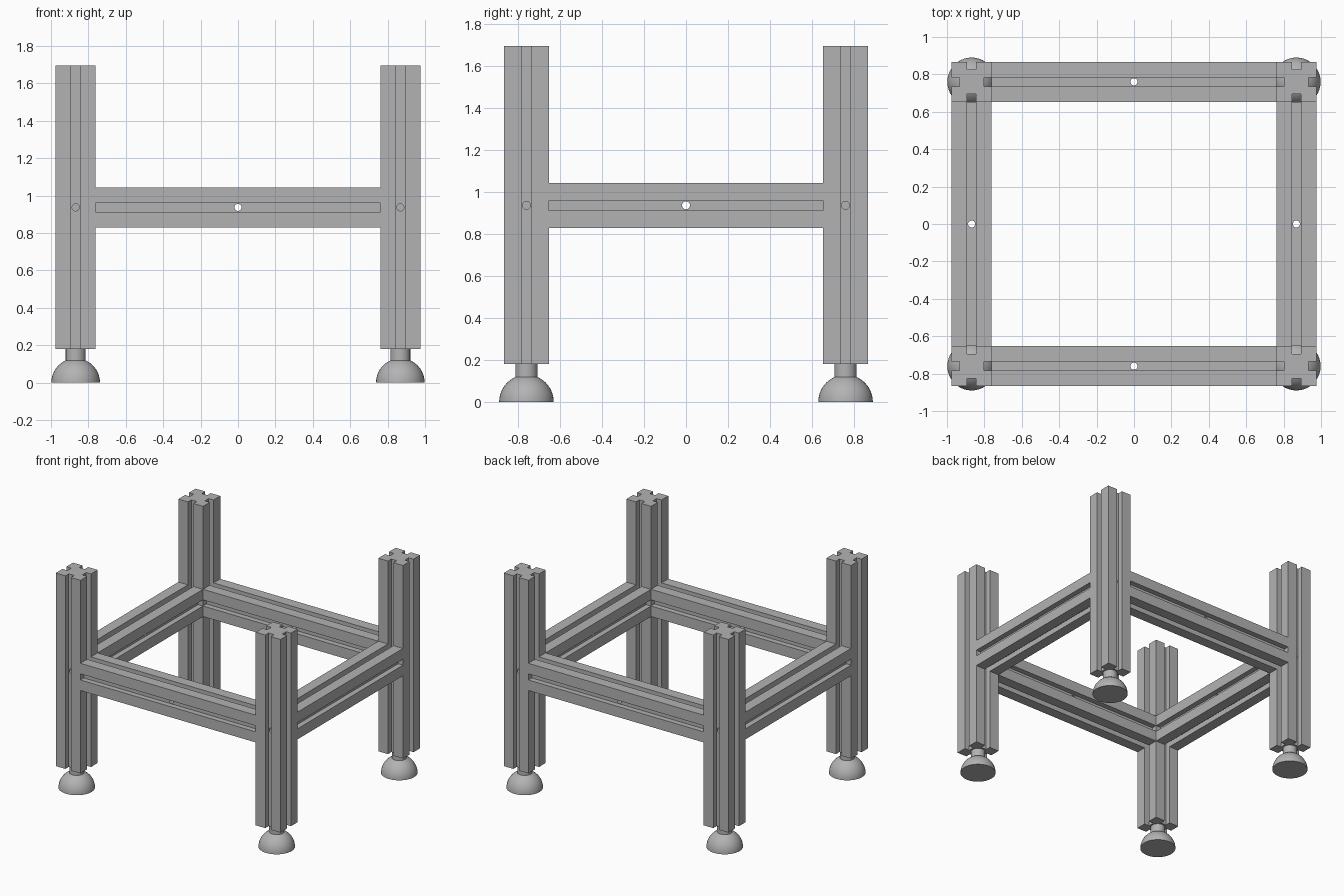
import bpy, bmesh, math
from mathutils import Matrix, Vector

old = bpy.data.objects.get("Cube")
if old:
    bpy.data.objects.remove(old, do_unlink=True)

HALF, SLOT, DEPTH = 0.107, 0.024, 0.042   # slotted bar cross-section
PX, PY = 0.868, 0.76                      # post centres
POST_LOW, POST_TOP, BEAM_Z = 0.18, 1.695, 0.937
HOLE = 0.019

metal = bpy.data.materials.new("aluminium_grey")
metal.use_nodes = True
grey = (0.45, 0.45, 0.45, 1)
metal.diffuse_color = grey
metal.node_tree.nodes["Principled BSDF"].inputs["Base Color"].default_value = grey

AXES = {
    "X": Matrix.Rotation(math.pi / 2, 4, "Y"),
    "Y": Matrix.Rotation(-math.pi / 2, 4, "X"),
    "Z": Matrix.Identity(4),
}


def make_object(name, bm):
    bmesh.ops.recalc_face_normals(bm, faces=bm.faces)
    mesh = bpy.data.meshes.new(name)
    bm.to_mesh(mesh)
    bm.free()
    mesh.materials.append(metal)
    obj = bpy.data.objects.new(name, mesh)
    bpy.context.collection.objects.link(obj)
    return obj


def drill(obj, centre, axes):
    """Bore a round hole through the bar along each axis."""
    for axis in axes:
        bm = bmesh.new()
        bmesh.ops.create_cone(bm, cap_ends=True, segments=24, radius1=HOLE,
                              radius2=HOLE, depth=4 * HALF,
                              matrix=Matrix.Translation(centre) @ AXES[axis])
        cutter = make_object("hole_cutter", bm)
        cutter.hide_render = True
        mod = obj.modifiers.new("hole", "BOOLEAN")
        mod.operation, mod.solver, mod.object = "DIFFERENCE", "EXACT", cutter
        bpy.context.view_layer.objects.active = obj
        bpy.ops.object.modifier_apply(modifier=mod.name)
        bpy.data.objects.remove(cutter, do_unlink=True)


def slotted_bar(name, centre, length, axis, hole_at, hole_axes):
    """Square bar with a groove along each of its four sides."""
    side = [(HALF, -HALF), (HALF, -SLOT), (HALF - DEPTH, -SLOT),
            (HALF - DEPTH, SLOT), (HALF, SLOT)]
    bm = bmesh.new()
    verts = []
    for k in range(4):
        turn = Matrix.Rotation(k * math.pi / 2, 4, "Z")
        for x, y in side:
            verts.append(bm.verts.new(turn @ Vector((x, y, -length / 2))))
    face = bm.faces.new(verts)
    new = bmesh.ops.extrude_face_region(bm, geom=[face], use_keep_orig=True)["geom"]
    bmesh.ops.translate(bm, vec=(0, 0, length),
                        verts=[v for v in new if isinstance(v, bmesh.types.BMVert)])
    bm.transform(Matrix.Translation(centre) @ AXES[axis])
    obj = make_object(name, bm)
    drill(obj, hole_at, hole_axes)
    return obj


def foot(name, x, y):
    """Domed foot with a short round neck, spun from a profile."""
    radius, neck = 0.13, 0.053
    end = math.acos(neck / radius)
    outline = [(0, 0)]
    outline += [(radius * math.cos(end * i / 10), radius * math.sin(end * i / 10))
                for i in range(11)]
    outline += [(neck, POST_LOW), (0, POST_LOW)]
    bm = bmesh.new()
    verts = [bm.verts.new((r, 0, z)) for r, z in outline]
    edges = [bm.edges.new(pair) for pair in zip(verts, verts[1:])]
    bmesh.ops.spin(bm, geom=verts + edges, cent=(0, 0, 0), axis=(0, 0, 1),
                   angle=2 * math.pi, steps=40)
    bmesh.ops.remove_doubles(bm, verts=bm.verts, dist=0.0005)
    bm.transform(Matrix.Translation((x, y, 0)))
    obj = make_object(name, bm)
    bpy.ops.object.select_all(action="DESELECT")
    obj.select_set(True)
    bpy.context.view_layer.objects.active = obj
    bpy.ops.object.shade_smooth_by_angle(angle=math.radians(30))


# Corner posts and feet
for sy, depth_name in ((-1, "front"), (1, "back")):
    for sx, side_name in ((-1, "right"), (1, "left")):
        x, y = sx * PX, sy * PY
        label = f"{depth_name}_{side_name}"
        slotted_bar(label + "_post", (x, y, (POST_LOW + POST_TOP) / 2),
                    POST_TOP - POST_LOW, "Z", (x, y, BEAM_Z), "XY")
        foot(label + "_foot", x, y)

# Cross beams between the posts
for s, across, along in ((-1, "front", "right"), (1, "back", "left")):
    centre = (0, s * PY, BEAM_Z)
    slotted_bar(across + "_beam", centre, 2 * (PX - HALF), "X", centre, "YZ")
    centre = (s * PX, 0, BEAM_Z)
    slotted_bar(along + "_beam", centre, 2 * (PY - HALF), "Y", centre, "XZ")
